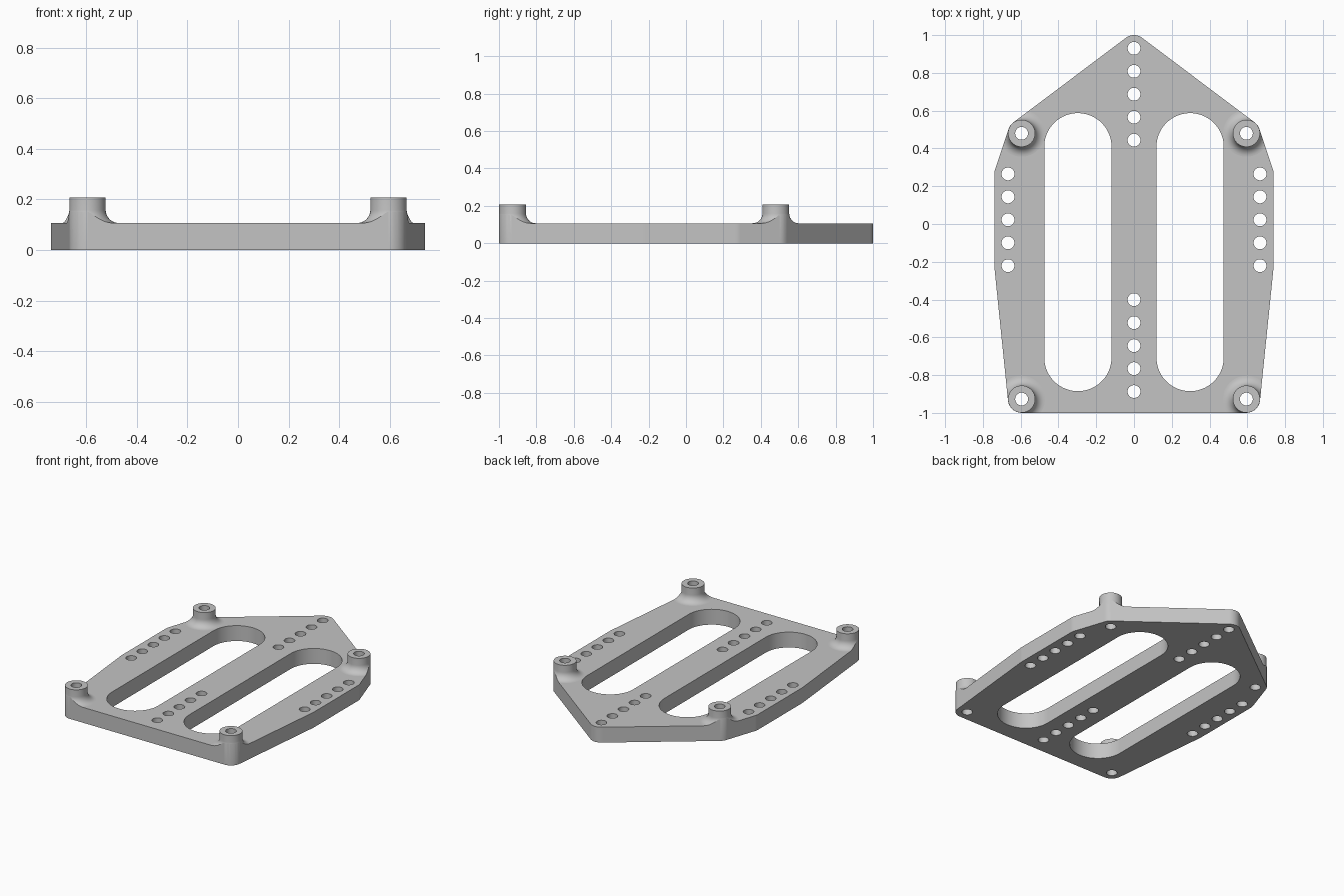
import bpy, bmesh, math
from mathutils import Vector
from mathutils.geometry import convex_hull_2d

cube = bpy.data.objects.get("Cube")
if cube:
    bpy.data.objects.remove(cube, do_unlink=True)

THICK, BOSS_TOP = 0.107, 0.207
EDGE_R, BOSS_R, HOLE_R, FILLET = 0.0725, 0.0718, 0.034, 0.052
PITCH = 0.1215
BOSSES = [(sx * 0.595, y) for sx in (-1, 1) for y in (0.48, -0.927)]


def circle(cx, cy, r, n=64):
    return [Vector((cx + r * math.cos(math.tau * i / n),
                    cy + r * math.sin(math.tau * i / n))) for i in range(n)]


def loft(bm, rings):
    """Closed solid through a stack of (2D outline, height) rings."""
    loops = [[bm.verts.new((p.x, p.y, z)) for p in pts] for pts, z in rings]
    for a, b in zip(loops, loops[1:]):
        for i in range(len(a)):
            j = (i + 1) % len(a)
            bm.faces.new((a[i], a[j], b[j], b[i]))
    bm.faces.new(loops[0][::-1])
    bm.faces.new(loops[-1])


def solid(name, stacks):
    bm = bmesh.new()
    for rings in stacks:
        loft(bm, rings)
    bmesh.ops.recalc_face_normals(bm, faces=bm.faces)
    mesh = bpy.data.meshes.new(name)
    bm.to_mesh(mesh)
    bm.free()
    ob = bpy.data.objects.new(name, mesh)
    bpy.context.collection.objects.link(ob)
    return ob


def combine(ob, tool, operation):
    tool.hide_render = True
    mod = ob.modifiers.new(operation.title(), 'BOOLEAN')
    mod.operation, mod.object, mod.solver = operation, tool, 'EXACT'
    bpy.context.view_layer.objects.active = ob
    bpy.ops.object.modifier_apply(modifier=mod.name)
    bpy.data.objects.remove(tool, do_unlink=True)


def hull(points):
    return [points[i] for i in convex_hull_2d(points)]


# Outline: one taut band around the outermost hole centres
centres = BOSSES + [(0, 0.9275)] + [(sx * 0.667, y) for sx in (-1, 1) for y in (0.265, -0.221)]
outline = hull([p for c in centres for p in circle(*c, EDGE_R)])

# Oversized slab, trimmed to the outline after the bosses are added
slab = [Vector(p) for p in ((-1, -1.2), (1, -1.2), (1, 1.2), (-1, 1.2))]
plate = solid("mounting_plate", [[(slab, 0), (slab, THICK)]])

# Bosses with a concave fillet at the foot
profile = [(BOSS_R + FILLET, THICK / 2)]
for i in range(11):
    a = math.pi / 2 * i / 10
    profile.append((BOSS_R + FILLET * (1 - math.sin(a)), THICK + FILLET * (1 - math.cos(a))))
profile.append((BOSS_R, BOSS_TOP))
bosses = solid("bosses", [[(circle(x, y, r), z) for r, z in profile] for x, y in BOSSES])
combine(plate, bosses, 'UNION')
combine(plate, solid("outline_trim", [[(outline, -0.2), (outline, 0.4)]]), 'INTERSECT')

# Drilled holes: bosses, centre rows and side rows
drills = list(BOSSES)
for x, top in ((0, 0.93), (0, -0.401), (0.667, 0.265), (-0.667, 0.265)):
    drills += [(x, top - PITCH * i) for i in range(5)]
cuts = [circle(x, y, HOLE_R, 40) for x, y in drills]

# Two long round-ended slots
for sx in (-1, 1):
    cuts.append(hull([p for y in (0.409, -0.707) for p in circle(sx * 0.297, y, 0.178, 80)]))
combine(plate, solid("cutters", [[(c, -0.3), (c, 0.5)] for c in cuts]), 'DIFFERENCE')

# Single grey material
grey = bpy.data.materials.new("light_grey")
grey.use_nodes = True
colour = (0.55, 0.55, 0.55, 1)
grey.diffuse_color = colour
grey.node_tree.nodes["Principled BSDF"].inputs["Base Color"].default_value = colour
plate.data.materials.clear()
plate.data.materials.append(grey)

# Smooth the curved walls, keep the broad faces flat
bpy.ops.object.select_all(action='DESELECT')
plate.select_set(True)
bpy.context.view_layer.objects.active = plate
bpy.ops.object.shade_smooth_by_angle(angle=math.radians(30))
for f in plate.data.polygons:
    f.material_index = 0
    if abs(f.normal.z) > 0.999 or f.area > 0.01:
        f.use_smooth = False
